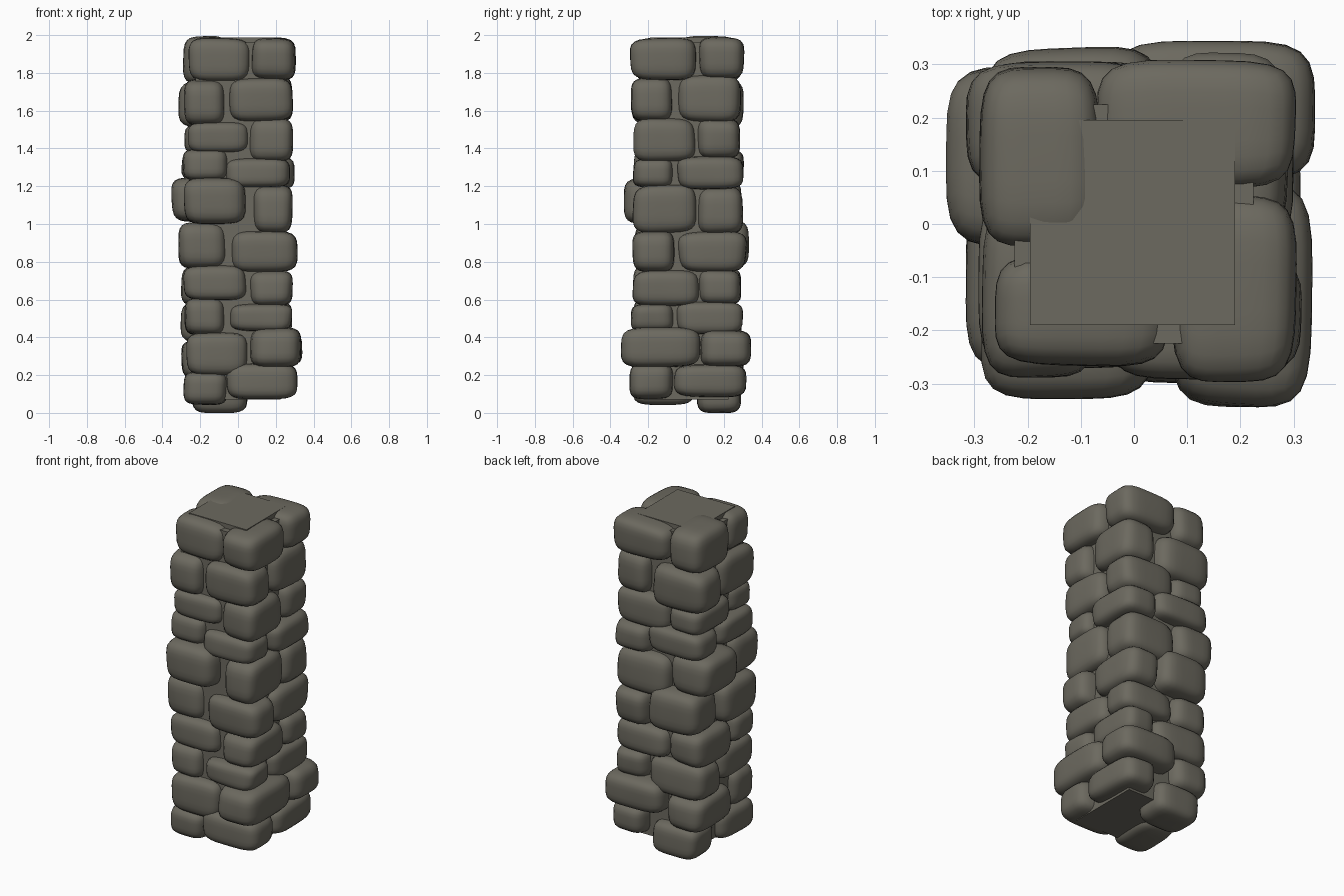
import bpy, bmesh, random
from mathutils import Vector

if "Cube" in bpy.data.objects:
    bpy.data.objects.remove(bpy.data.objects["Cube"])

random.seed(7)
stone = bpy.data.materials.new("olive grey stone")
stone.diffuse_color = (0.150, 0.142, 0.115, 1)
stone.use_nodes = True
stone.node_tree.nodes["Principled BSDF"].inputs["Base Color"].default_value = stone.diffuse_color


def finish(bm, name, smooth):
    me = bpy.data.meshes.new(name)
    bmesh.ops.recalc_face_normals(bm, faces=bm.faces)
    bm.to_mesh(me)
    bm.free()
    me.materials.append(stone)
    for p in me.polygons:
        p.use_smooth = smooth
    ob = bpy.data.objects.new(name, me)
    bpy.context.collection.objects.link(ob)
    return ob


def box(name, lo, hi):
    bm = bmesh.new()
    bmesh.ops.create_cube(bm, size=1)
    for v in bm.verts:
        v.co = Vector([lo[i] + (v.co[i] + 0.5) * (hi[i] - lo[i]) for i in range(3)])
    return finish(bm, name, False)


def rock(name, lo, hi, p=4.2):
    """Rounded block filling lo..hi, with randomly pulled corners."""
    bm = bmesh.new()
    bmesh.ops.create_cube(bm, size=2)
    bmesh.ops.subdivide_edges(bm, edges=bm.edges, cuts=7, use_grid_fill=True)
    pull = {(a, b, c): Vector([random.uniform(0.89, 1.04) for _ in range(3)])
            for a in (-1, 1) for b in (-1, 1) for c in (-1, 1)}
    mid = [(a + b) / 2 for a, b in zip(lo, hi)]
    half = [abs(b - a) / 2 for a, b in zip(lo, hi)]
    for v in bm.verts:
        c = v.co.copy()
        c /= sum(abs(t) ** p for t in c) ** (1 / p)
        k = Vector()
        for key, s in pull.items():
            w = 1
            for i in range(3):
                w *= (1 + key[i] * c[i]) / 2
            k += s * w
        v.co = Vector([mid[i] + half[i] * c[i] * k[i] for i in range(3)])
        v.co.z = min(max(v.co.z, lo[2]), hi[2])
    return finish(bm, name, True)


# mortar core and its flat cap
box("core", (-0.225, -0.225, 0.07), (0.225, 0.225, 1.96))
box("core_cap", (-0.195, -0.19, 1.9), (0.19, 0.195, 1.988))

# corner stones: sign x, sign y, first stone long in x?, course heights, outer x, outer y
corners = {
    "front_left": (-1, -1, False,
        [.04, .21, .42, .60, .77, 1.0, 1.24, 1.39, 1.53, 1.76, 1.99],
        [.29, .28, .28, .29, .32, .29, .29, .26, .28, .265],
        [.29, .29, .28, .28, .27, .33, .27, .27, .29, .265]),
    "front_right": (1, -1, True,
        [.07, .25, .44, .57, .75, .96, 1.2, 1.34, 1.55, 1.77, 1.99],
        [.31, .34, .29, .29, .31, .29, .28, .29, .29, .30],
        [.30, .34, .29, .28, .28, .28, .28, .28, .29, .30]),
    "back_right": (1, 1, False,
        [.08, .25, .43, .58, .75, .95, 1.19, 1.35, 1.55, 1.78, 1.99],
        [.31, .35, .29, .29, .28, .29, .30, .29, .29, .31],
        [.32, .34, .30, .29, .32, .30, .30, .29, .29, .31]),
    "back_left": (-1, 1, True,
        [.0, .19, .38, .58, .77, 1.02, 1.24, 1.38, 1.52, 1.75, 2.0],
        [.25, .30, .31, .30, .28, .35, .30, .28, .32, .29],
        [.29, .30, .29, .29, .33, .30, .31, .29, .30, .29]),
}

# alternate long and short stones up each corner
for name, (sx, sy, long_x, zs, xs, ys) in corners.items():
    for i in range(10):
        lx = long_x == (i % 2 == 0)
        reach, short = -random.uniform(.045, .075), random.uniform(.05, .075)
        ix, iy = (reach, short) if lx else (short, reach)
        z0 = zs[i] - (0.012 if i else 0)
        z1 = zs[i + 1] + (0.012 if i < 9 else 0)
        ax, bx = sorted((sx * ix, sx * (xs[i] + .005)))
        ay, by = sorted((sy * iy, sy * (ys[i] + .005)))
        rock(f"{name}_stone_{i + 1}", (ax, ay, z0), (bx, by, z1))
